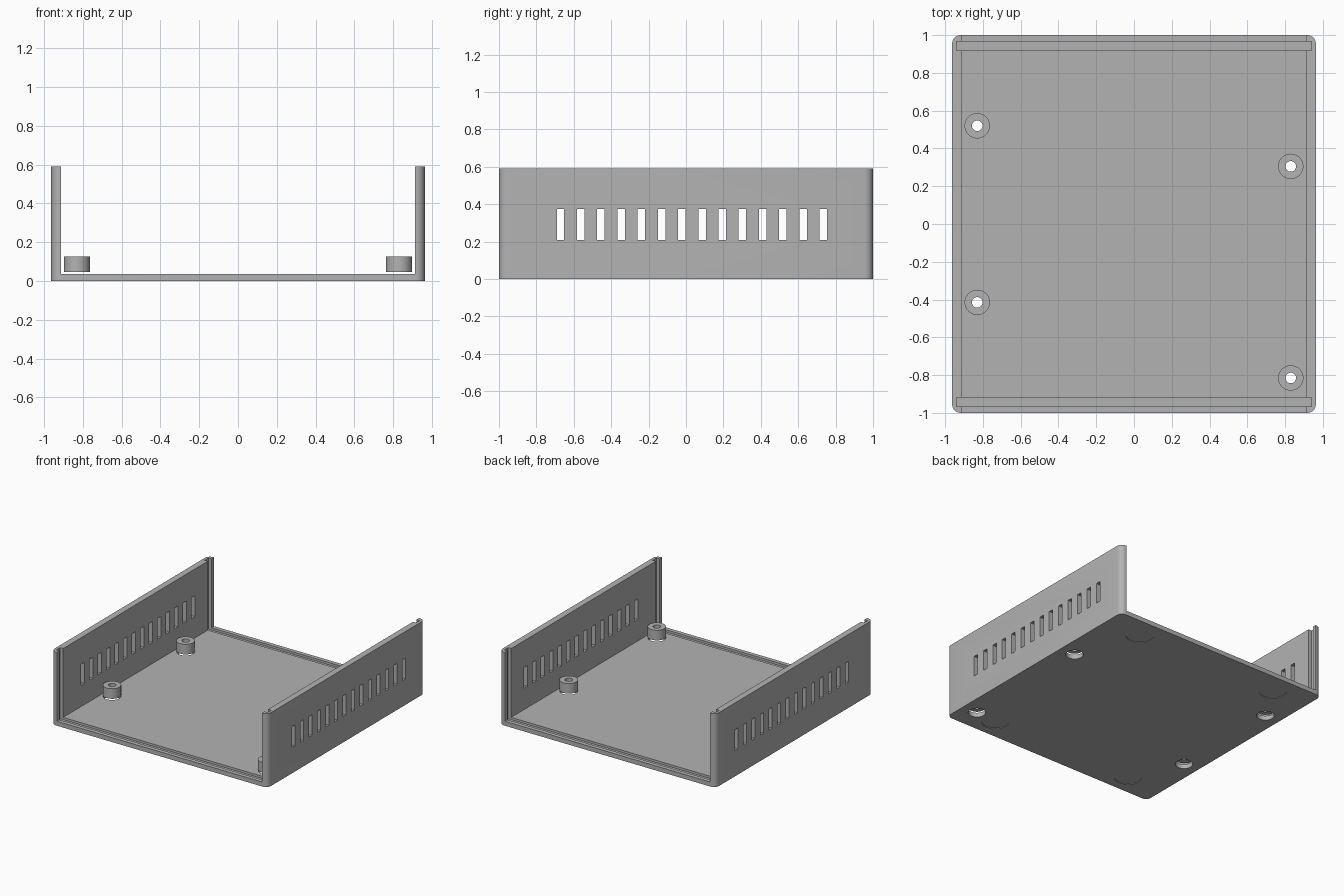
import bpy
import bmesh
from math import pi, radians
from mathutils import Matrix, Vector

if "Cube" in bpy.data.objects:
    bpy.data.objects.remove(bpy.data.objects["Cube"])

HALF_X, HALF_Y, HEIGHT = 0.963, 1.0, 0.59
INNER_X, FLOOR = 0.912, 0.036
POST_R, POST_HOLE = 0.067, 0.028
POSTS = [(-0.83, 0.52), (-0.83, -0.415), (0.83, 0.305), (0.83, -0.815)]
FEET = [(sx * 0.64, sy * 0.83) for sx in (-1, 1) for sy in (-1, 1)]

grey = bpy.data.materials.new("plain_grey")
grey.use_nodes = True
grey.diffuse_color = (0.45, 0.45, 0.45, 1)
grey.node_tree.nodes["Principled BSDF"].inputs["Base Color"].default_value = (0.45, 0.45, 0.45, 1)


def add_box(bm, lo, hi):
    lo, hi = Vector(lo), Vector(hi)
    matrix = Matrix.Translation((lo + hi) / 2) @ Matrix.Diagonal((hi - lo).to_4d())
    return bmesh.ops.create_cube(bm, size=1, matrix=matrix)["verts"]


def add_cylinder(bm, x, y, z0, z1, radius):
    bmesh.ops.create_cone(bm, cap_ends=True, segments=40, radius1=radius, radius2=radius,
                          depth=z1 - z0, matrix=Matrix.Translation((x, y, (z0 + z1) / 2)))


def make_object(name, bm):
    bmesh.ops.recalc_face_normals(bm, faces=bm.faces)
    mesh = bpy.data.meshes.new(name)
    bm.to_mesh(mesh)
    bm.free()
    mesh.materials.append(grey)
    obj = bpy.data.objects.new(name, mesh)
    bpy.context.collection.objects.link(obj)
    return obj


def activate(obj):
    bpy.ops.object.select_all(action="DESELECT")
    obj.select_set(True)
    bpy.context.view_layer.objects.active = obj


def cut(target, name, bm):
    cutter = make_object(name, bm)
    cutter.hide_render = True
    mod = target.modifiers.new(name, "BOOLEAN")
    mod.operation, mod.solver, mod.object = "DIFFERENCE", "EXACT", cutter
    activate(target)
    bpy.ops.object.modifier_apply(modifier=name)
    bpy.data.objects.remove(cutter)


def smooth(obj):
    activate(obj)
    bpy.ops.object.shade_smooth_by_angle(angle=radians(30))


# Tray block with rounded upright corners
bm = bmesh.new()
add_box(bm, (-HALF_X, -HALF_Y, 0), (HALF_X, HALF_Y, HEIGHT))
upright = [e for e in bm.edges if abs(e.verts[0].co.z - e.verts[1].co.z) > 0.1]
bmesh.ops.bevel(bm, geom=upright, offset=0.045, segments=6, profile=0.5, affect="EDGES")
tray = make_object("tray", bm)

# Open channel between the two side walls
bm = bmesh.new()
add_box(bm, (-INNER_X, -1.2, FLOOR), (INNER_X, 1.2, 1))
cut(tray, "channel_cutter", bm)

# Panel grooves at the front and back
bm = bmesh.new()
for y in (-0.943, 0.943):
    add_box(bm, (-0.94, y - 0.024, 0.018), (0.94, y + 0.024, 1))
cut(tray, "groove_cutter", bm)

# Vent slots through both walls
bm = bmesh.new()
for i in range(14):
    y = -0.671 + i * 0.1081
    add_box(bm, (-1.2, y - 0.02, 0.208), (1.2, y + 0.02, 0.375))
cut(tray, "vent_cutter", bm)

# Floor holes below the posts, and shallow round foot recesses
bm = bmesh.new()
for x, y in POSTS:
    add_cylinder(bm, x, y, -0.1, 0.1, POST_R - 0.002)
for x, y in FEET:
    add_cylinder(bm, x, y, -0.1, 0.004, 0.102)
cut(tray, "hole_cutter", bm)
smooth(tray)

# Hollow mounting posts, each spun from a small rectangle
for number, (x, y) in enumerate(POSTS, 1):
    bm = bmesh.new()
    corners = [(POST_HOLE, 0.046), (POST_R, 0.046), (POST_R, 0.127), (POST_HOLE, 0.127)]
    ring = [bm.verts.new((r, 0, z)) for r, z in corners]
    edges = [bm.edges.new((ring[i], ring[(i + 1) % 4])) for i in range(4)]
    bmesh.ops.spin(bm, geom=ring + edges, cent=(0, 0, 0), axis=(0, 0, 1),
                   angle=2 * pi, steps=40)
    bmesh.ops.remove_doubles(bm, verts=bm.verts, dist=0.0005)
    bmesh.ops.translate(bm, verts=bm.verts, vec=(x, y, 0))
    smooth(make_object(f"mounting_post_{number}", bm))
